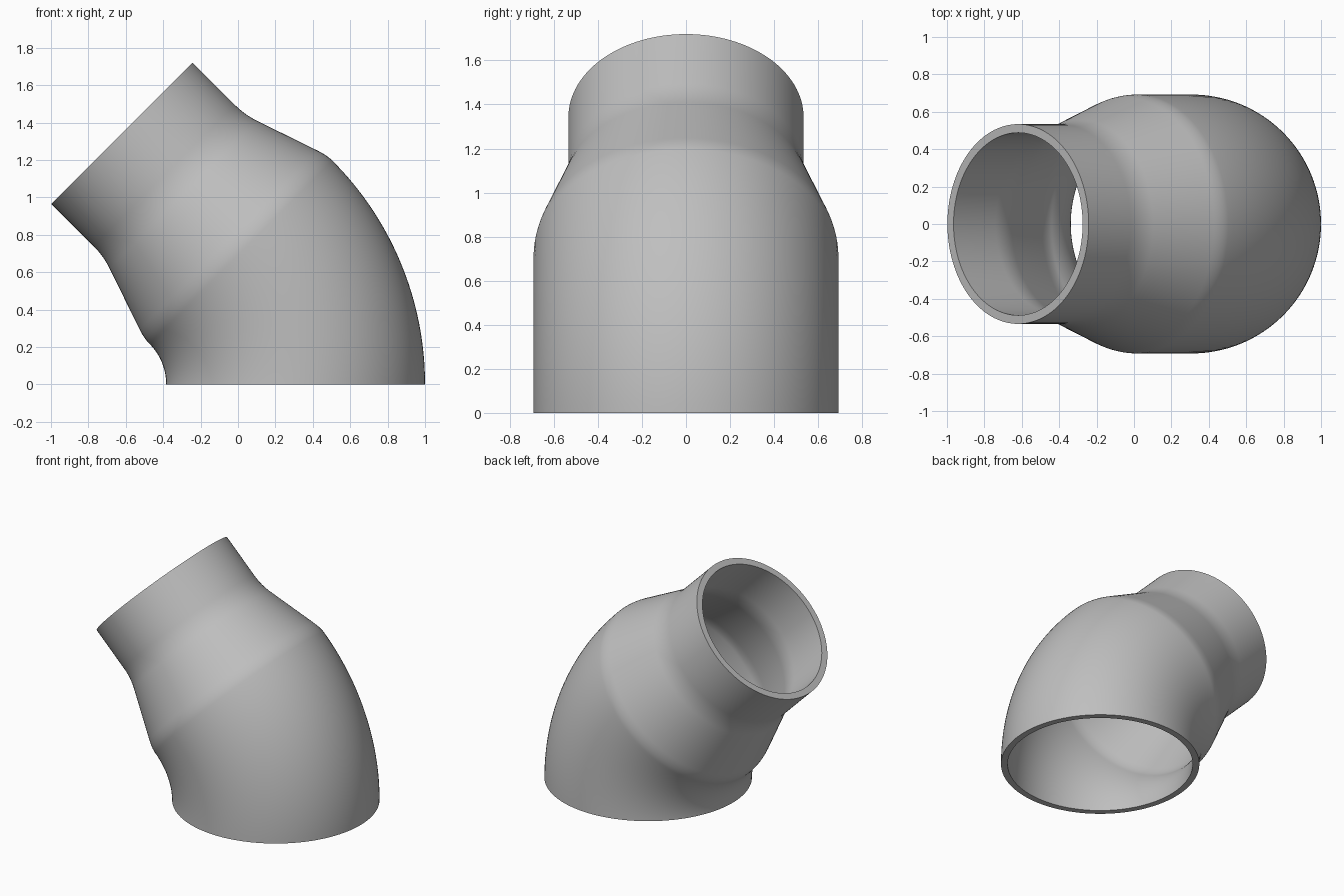
import bpy, bmesh, math

if "Cube" in bpy.data.objects:
    bpy.data.objects.remove(bpy.data.objects["Cube"])

BASE_R, END_R, WALL = 0.692, 0.534, 0.046
BEND_R, BEND_X, ANGLE = 1.0, -0.692, math.radians(45)
SEGS = 128


def fillet(a, corner, b, n=8):
    """Rounded corner between two straight profile runs."""
    pts = []
    for i in range(n + 1):
        t = i / n
        pts.append(tuple((1 - t) ** 2 * p + 2 * t * (1 - t) * q + t * t * r
                         for p, q, r in zip(a, corner, b)))
    return pts


def along(p, q, d):
    """Point at distance d from p towards q."""
    k = d / math.dist(p, q)
    return (p[0] + (q[0] - p[0]) * k, p[1] + (q[1] - p[1]) * k)


# Reducer profile: (distance past the bend, outer radius)
LENGTH = 0.898
c1, c2 = (0.04, BASE_R), (0.505, END_R)
profile = fillet((0.0, BASE_R), c1, along(c1, c2, 0.055))
profile += fillet(along(c2, c1, 0.075), c2, (c2[0] + 0.075, END_R))
profile.append((LENGTH, END_R))

# Stations along the centre line: centre x, centre z, tilt, radius
stations = []
for i in range(33):
    a = ANGLE * i / 32
    stations.append((BEND_X + BEND_R * math.cos(a), BEND_R * math.sin(a), a, BASE_R))
ex, ez = stations[-1][:2]
for s, r in profile[1:]:
    stations.append((ex - s * math.sin(ANGLE), ez + s * math.cos(ANGLE), ANGLE, r))

# Outer skin up, inner skin back down, closed into a hollow wall
loop = stations + [(x, z, a, r - WALL) for x, z, a, r in reversed(stations)]
bm = bmesh.new()
rings = []
for x, z, a, r in loop:
    ring = []
    for j in range(SEGS):
        t = 2 * math.pi * j / SEGS
        u = r * math.cos(t)
        ring.append(bm.verts.new((x + u * math.cos(a), r * math.sin(t), z + u * math.sin(a))))
    rings.append(ring)
for k, ring in enumerate(rings):
    nxt = rings[(k + 1) % len(rings)]
    for j in range(SEGS):
        m = (j + 1) % SEGS
        bm.faces.new((ring[j], ring[m], nxt[m], nxt[j]))
bmesh.ops.recalc_face_normals(bm, faces=bm.faces)

mesh = bpy.data.meshes.new("reducing_elbow")
bm.to_mesh(mesh)
bm.free()
pipe = bpy.data.objects.new("reducing_elbow", mesh)
bpy.context.collection.objects.link(pipe)

# Plain grey material
grey = bpy.data.materials.new("grey")
grey.diffuse_color = (0.52, 0.52, 0.52, 1)
grey.use_nodes = True
grey.node_tree.nodes["Principled BSDF"].inputs["Base Color"].default_value = grey.diffuse_color
mesh.materials.append(grey)

# Smooth skins with crisp rims
bpy.context.view_layer.objects.active = pipe
pipe.select_set(True)
bpy.ops.object.shade_smooth_by_angle(angle=math.radians(35))
